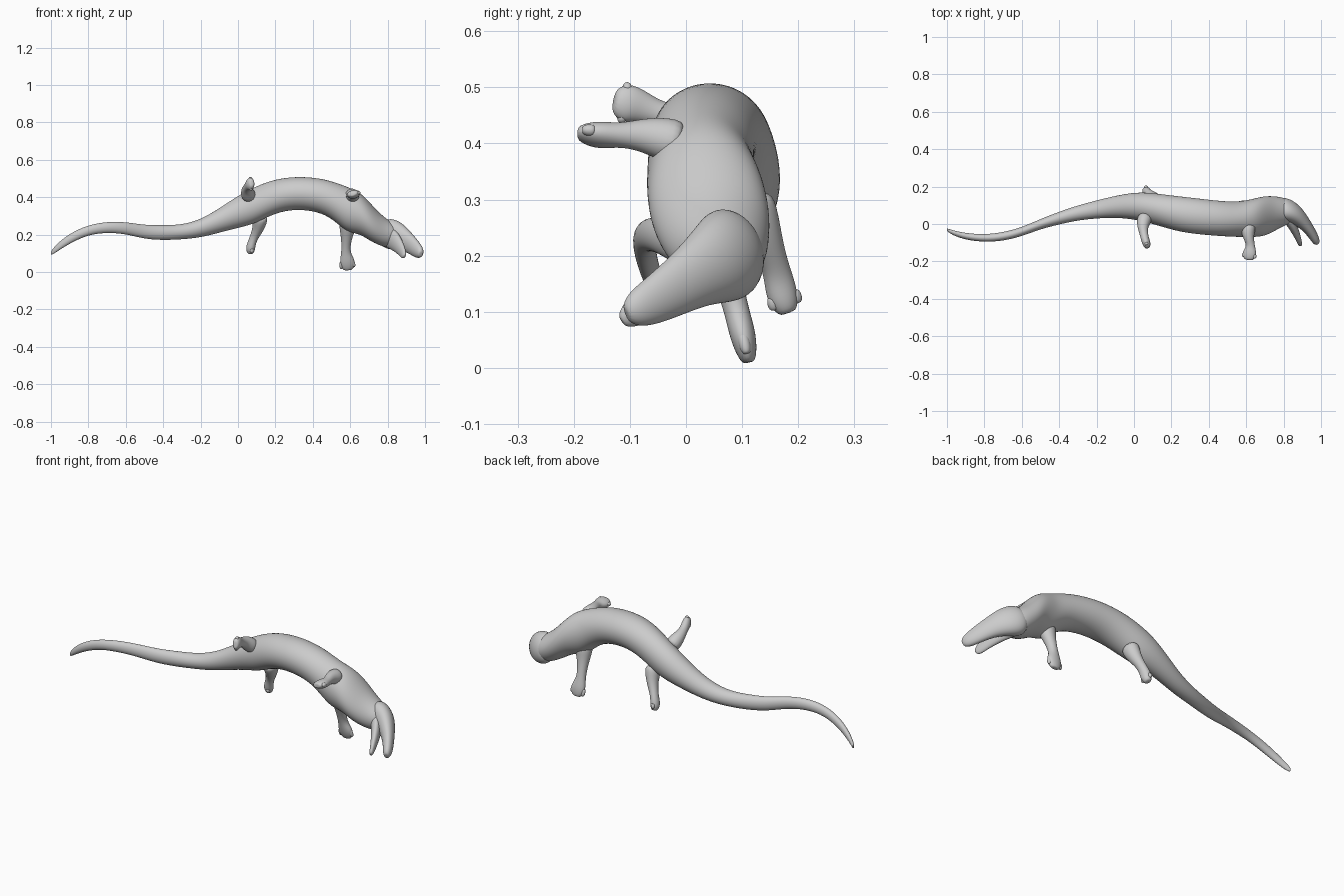
import bpy, bmesh, math
from mathutils import Vector

SEG = 16


def loft(name, rings):
    """Skin rings given as (centre, half axis a, half axis b), then smooth."""
    bm = bmesh.new()
    loops = []
    for c, a, b in rings:
        loop = []
        for i in range(SEG):
            t = math.tau * i / SEG
            loop.append(bm.verts.new(c + a * (math.cos(t) * 1.02) + b * (math.sin(t) * 1.02)))
        loops.append(loop)
    for p, q in zip(loops, loops[1:]):
        for i in range(SEG):
            j = (i + 1) % SEG
            bm.faces.new((p[i], p[j], q[j], q[i]))
    for loop, (c, a, b) in ((loops[0], rings[0]), (loops[-1], rings[-1])):
        tip = bm.verts.new(c)
        for i in range(SEG):
            bm.faces.new((loop[i], loop[(i + 1) % SEG], tip))
    bmesh.ops.recalc_face_normals(bm, faces=bm.faces)
    me = bpy.data.meshes.new(name)
    bm.to_mesh(me)
    bm.free()
    me.polygons.foreach_set("use_smooth", [True] * len(me.polygons))
    ob = bpy.data.objects.new(name, me)
    bpy.context.collection.objects.link(ob)
    sub = ob.modifiers.new("smooth", 'SUBSURF')
    sub.levels = sub.render_levels = 2
    return ob


def tube(name, path, up):
    """Path of (x, y, z, half width, half thickness); 'up' sets the thin side."""
    pts = [Vector(p[:3]) for p in path]
    rings = []
    for i, p in enumerate(path):
        t = (pts[min(i + 1, len(pts) - 1)] - pts[max(i - 1, 0)]).normalized()
        side = t.cross(Vector(up)).normalized()
        rings.append((pts[i], side * p[3], side.cross(t) * p[4]))
    return loft(name, rings)


# Trunk, neck and tail: upright slices (x, y centre, y half, z centre, z half)
body = [
    (-1.00, -.030, .008, .100, .012), (-.97, -.047, .013, .128, .021),
    (-.90, -.067, .018, .180, .027), (-.80, -.077, .020, .226, .026),
    (-.70, -.068, .023, .240, .029), (-.60, -.042, .024, .236, .032),
    (-.50, .000, .027, .213, .037), (-.40, .032, .034, .210, .040),
    (-.30, .060, .040, .213, .039), (-.20, .078, .048, .232, .048),
    (-.10, .093, .058, .275, .065), (.00, .097, .072, .322, .086),
    (.08, .087, .081, .352, .098), (.16, .070, .088, .390, .094),
    (.25, .052, .095, .417, .088), (.35, .040, .096, .422, .088),
    (.45, .030, .094, .407, .092), (.52, .026, .094, .375, .104),
    (.58, .026, .096, .335, .122), (.65, .034, .104, .316, .112),
    (.70, .043, .107, .274, .104), (.75, .055, .094, .232, .088),
    (.80, .066, .076, .204, .076), (.85, .062, .055, .198, .050),
]
loft("body_and_tail", [(Vector((x, y, z)), Vector((0, ry, 0)), Vector((0, 0, rz)))
                       for x, y, ry, z, rz in body])

# Head turned towards the front, with an open mouth
head_up = (.8, .6, .05)
tube("upper_jaw", [
    (.77, .085, .215, .07, .055), (.81, .080, .205, .085, .060),
    (.855, .058, .190, .078, .052), (.895, .020, .168, .060, .040),
    (.930, -.020, .142, .050, .030), (.955, -.058, .119, .042, .026),
    (.972, -.088, .104, .034, .022), (.978, -.106, .096, .018, .013),
], head_up)
tube("lower_jaw", [
    (.80, .060, .190, .060, .035), (.835, .015, .168, .054, .028),
    (.858, -.030, .140, .042, .022), (.876, -.072, .113, .032, .016),
    (.886, -.102, .092, .024, .012), (.889, -.114, .083, .012, .008),
], head_up)


# Legs: a tapering limb that flares into a foot, plus small toes
def leg(name, path, up, toes):
    tube(name, path, up)
    a, b = Vector(path[-3][:3]), Vector(path[-1][:3])
    t = (b - a).normalized()
    side = t.cross(Vector(up)).normalized()
    w = path[-2][3]
    for k in range(toes):
        s = -1 + 2 * k / (toes - 1)
        p = a.lerp(b, .45) + side * (s * w * .7)
        q = b + side * (s * w * .75) - t * (abs(s) * .012)
        tube(f"{name}_toe_{k + 1}", [(*p, .010, .010), (*p.lerp(q, .6), .012, .011),
                                     (*q, .008, .007)], up)


leg("front_leg_upper", [
    (.61, -.010, .400, .045, .045), (.61, -.065, .415, .030, .033),
    (.622, -.105, .415, .022, .023), (.622, -.130, .415, .028, .022),
    (.617, -.160, .415, .040, .024), (.612, -.192, .418, .026, .014),
], (-.2, .3, 1), 4)
leg("front_leg_lower", [
    (.59, .045, .270, .055, .050), (.582, .060, .205, .034, .032),
    (.577, .080, .140, .023, .024), (.577, .092, .095, .026, .022),
    (.586, .103, .052, .044, .024), (.588, .112, .010, .028, .014),
], (0, 1, .2), 4)
leg("hind_leg_upper", [
    (.06, .040, .400, .045, .045), (.045, -.010, .440, .030, .030),
    (.052, -.050, .452, .022, .022), (.060, -.085, .468, .030, .022),
    (.068, -.108, .472, .036, .022), (.074, -.128, .476, .022, .013),
], (1, .3, 0), 3)
leg("hind_leg_lower", [
    (.12, .110, .300, .050, .045), (.112, .135, .240, .036, .032),
    (.090, .155, .195, .024, .023), (.075, .165, .160, .026, .021),
    (.066, .172, .125, .029, .026), (.066, .182, .098, .018, .016),
], (1, .3, -.2), 3)
